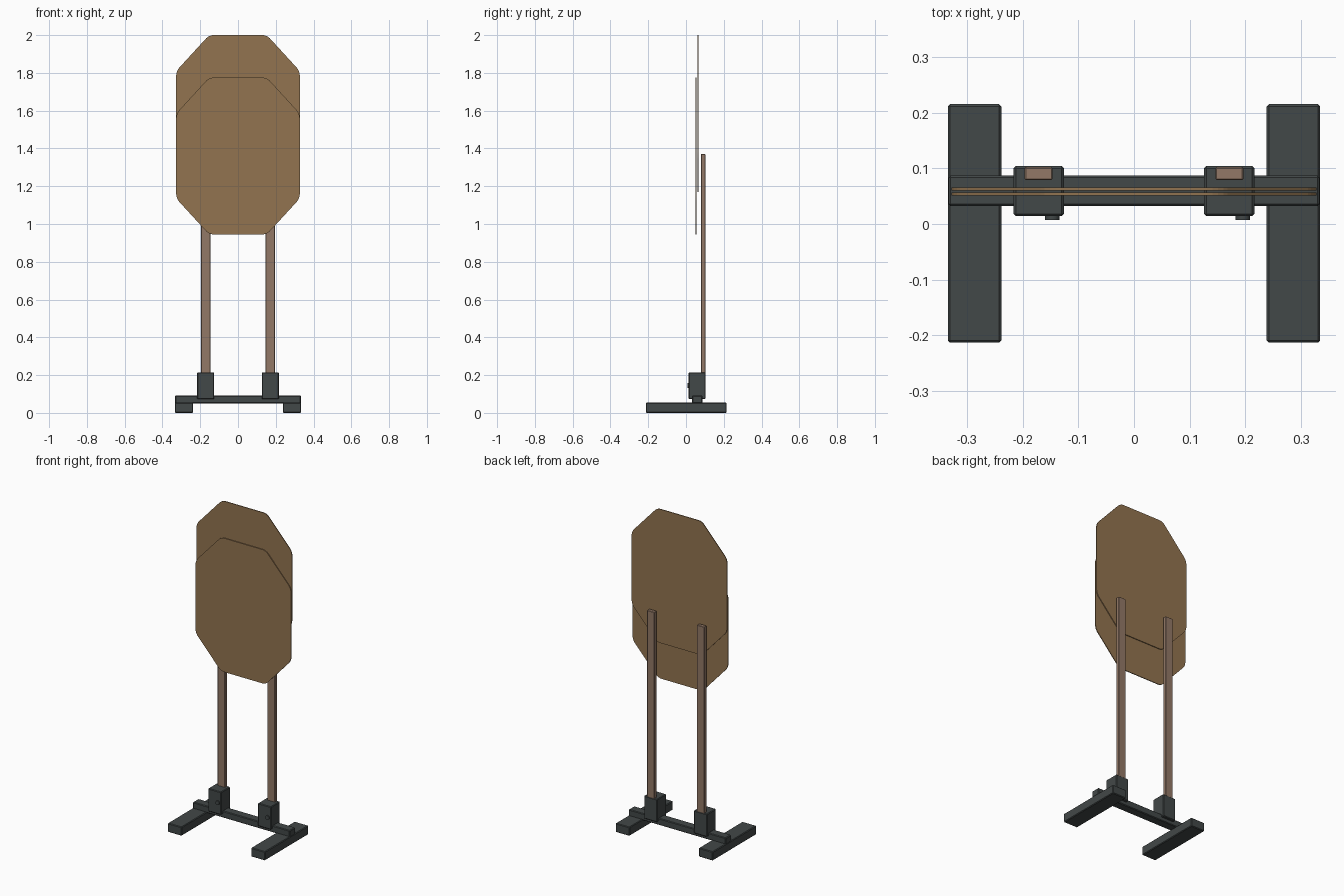
import bpy, bmesh, math
from mathutils import Vector

if "Cube" in bpy.data.objects:
    bpy.data.objects.remove(bpy.data.objects["Cube"])


def material(name, color):
    m = bpy.data.materials.new(name)
    m.diffuse_color = (*color, 1)
    m.use_nodes = True
    m.node_tree.nodes["Principled BSDF"].inputs["Base Color"].default_value = m.diffuse_color
    return m


cardboard = material("cardboard brown", (0.29, 0.175, 0.08))
wood = material("wood", (0.29, 0.19, 0.135))
dark = material("dark grey plastic", (0.055, 0.065, 0.065))


def finish(bm, name, mat):
    me = bpy.data.meshes.new(name)
    bmesh.ops.recalc_face_normals(bm, faces=bm.faces)
    bm.to_mesh(me)
    bm.free()
    me.materials.append(mat)
    ob = bpy.data.objects.new(name, me)
    bpy.context.collection.objects.link(ob)
    return ob


def box(name, lo, hi, mat, bevel=0.004):
    bm = bmesh.new()
    bmesh.ops.create_cube(bm, size=1)
    lo, hi = Vector(lo), Vector(hi)
    for v in bm.verts:
        v.co = (lo + hi) / 2 + v.co * (hi - lo)
    if bevel:
        bmesh.ops.bevel(bm, geom=bm.edges[:], offset=bevel, segments=1,
                        affect='EDGES', profile=0.5)
    return finish(bm, name, mat)


# Octagonal target sheet with slightly rounded corners
def sheet(name, y, z0, z1, thick=0.005):
    w, t, h = 0.327, 0.153, 0.19
    pts = [(-t, z0), (t, z0), (w, z0 + h), (w, z1 - h),
           (t, z1), (-t, z1), (-w, z1 - h), (-w, z0 + h)]
    bm = bmesh.new()
    f = bm.faces.new([bm.verts.new((x, y, z)) for x, z in pts])
    bmesh.ops.bevel(bm, geom=bm.verts[:], offset=0.022, segments=4,
                    affect='VERTICES', profile=0.5)
    r = bmesh.ops.extrude_face_region(bm, geom=bm.faces[:])
    bmesh.ops.translate(bm, vec=(0, thick, 0),
                        verts=[g for g in r["geom"] if isinstance(g, bmesh.types.BMVert)])
    return finish(bm, name, cardboard)


sheet("front_target_sheet", 0.0515, 0.945, 1.775)
sheet("rear_target_sheet", 0.0605, 1.17, 2.0)

# Base: cross beam and two feet
box("cross_beam", (-0.333, 0.032, 0.05), (0.333, 0.087, 0.092), dark)
for side, s in (("left", -1), ("right", 1)):
    box(side + "_foot", (s * 0.286 - 0.048, -0.213, 0), (s * 0.286 + 0.048, 0.215, 0.055), dark)
    # Socket, post and clamping bolt (bolt is offset to +x on both sides)
    c = s * 0.171
    box(side + "_socket", (c - 0.045, 0.014, 0.073), (c + 0.045, 0.104, 0.215), dark)
    box(side + "_post", (c - 0.025, 0.079, 0.10), (c + 0.025, 0.102, 1.37), wood, 0.002)
    bm = bmesh.new()
    bmesh.ops.create_cone(bm, cap_ends=True, segments=24, radius1=0.013,
                          radius2=0.013, depth=0.02)
    for v in bm.verts:
        v.co = (v.co.x + c + 0.024, v.co.z + 0.017, v.co.y + 0.145)
    bolt = finish(bm, side + "_bolt", dark)
    bolt.data.shade_smooth()
    bolt.data.set_sharp_from_angle(angle=math.radians(30))
